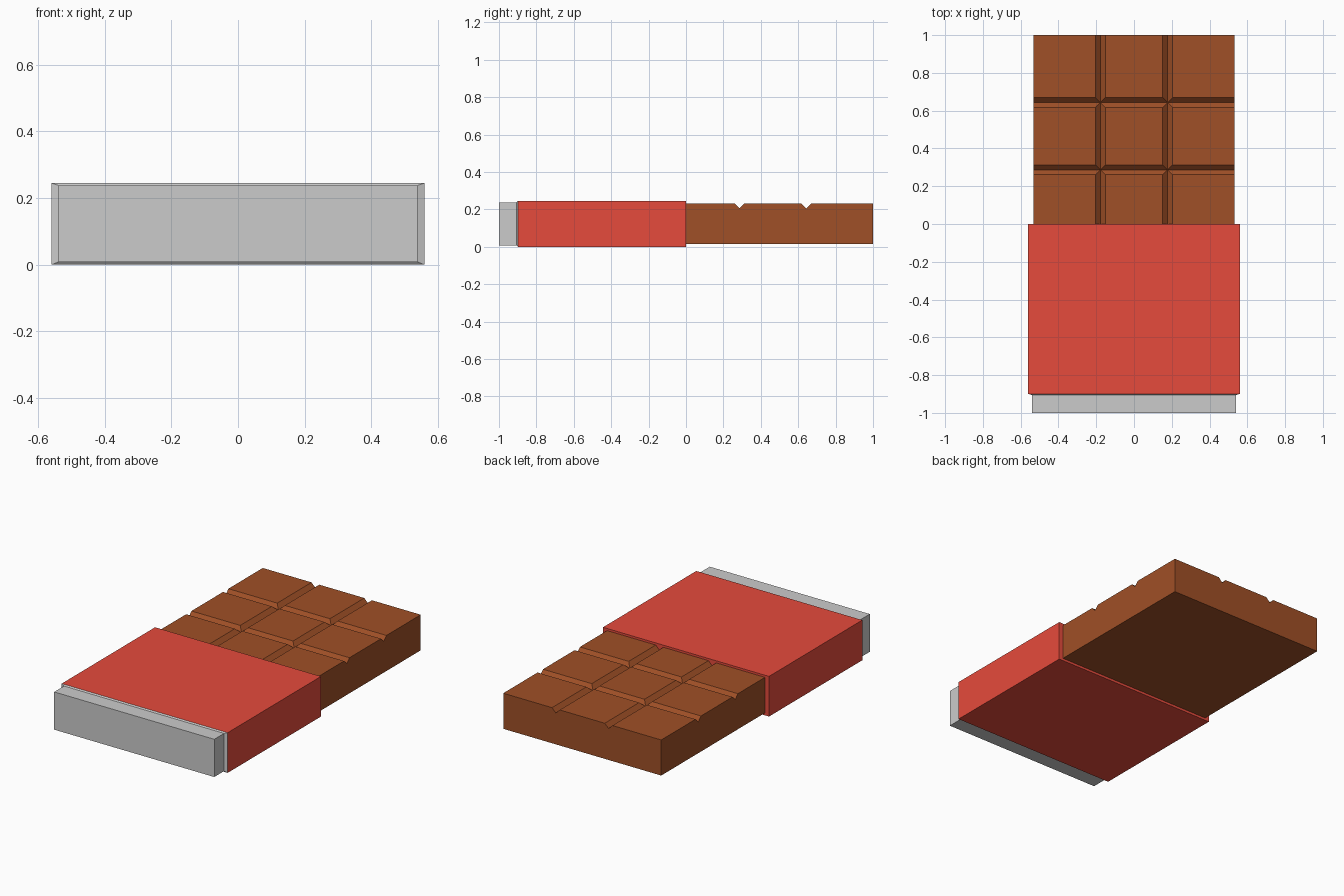
import bpy, bmesh

if "Cube" in bpy.data.objects:
    bpy.data.objects.remove(bpy.data.objects["Cube"])


def material(name, rgb):
    m = bpy.data.materials.new(name)
    m.diffuse_color = (*rgb, 1)
    m.use_nodes = True
    m.node_tree.nodes["Principled BSDF"].inputs["Base Color"].default_value = m.diffuse_color
    return m


def loft(name, rings, mat=None):
    """Closed solid through equal-sized rings of points."""
    bm = bmesh.new()
    loops = [[bm.verts.new(p) for p in ring] for ring in rings]
    n = len(loops[0])
    for a, b in zip(loops, loops[1:]):
        for i in range(n):
            j = (i + 1) % n
            bm.faces.new((a[i], a[j], b[j], b[i]))
    bm.faces.new(loops[0])
    bm.faces.new(loops[-1])
    bmesh.ops.recalc_face_normals(bm, faces=bm.faces)
    mesh = bpy.data.meshes.new(name)
    bm.to_mesh(mesh)
    bm.free()
    ob = bpy.data.objects.new(name, mesh)
    bpy.context.collection.objects.link(ob)
    if mat:
        mesh.materials.append(mat)
    return ob


def rect(y, hx, z0, z1):
    return [(-hx, y, z0), (hx, y, z0), (hx, y, z1), (-hx, y, z1)]


brown = material("cocoa", (0.35, 0.08, 0.02))
red = material("red_paper", (0.79, 0.07, 0.045))

# Foil end with a thin flange against the paper
loft("foil_end", [rect(-1, 0.54, 0.008, 0.238), rect(-0.906, 0.54, 0.008, 0.238),
                  rect(-0.899, 0.56, 0, 0.245)])

# Paper sleeve
loft("wrapper", [rect(-0.899, 0.56, 0, 0.245), rect(0, 0.56, 0, 0.245)], red)

# Chocolate slab
TOP = 0.232
slab = loft("chocolate", [rect(-0.005, 0.533, 0.015, TOP), rect(1, 0.533, 0.015, TOP)], brown)

# V grooves between the squares: two lengthwise, two crosswise
vee = [(0, TOP - 0.026), (0.05, TOP + 0.024), (-0.05, TOP + 0.024)]
cutters = []
for x in (-0.178, 0.178):
    cutters.append(loft("groove_cutter", [[(x + u, y, z) for u, z in vee] for y in (-0.1, 1.1)], brown))
for y in (0.287, 0.643):
    cutters.append(loft("groove_cutter", [[(x, y + u, z) for u, z in vee] for x in (-0.7, 0.7)], brown))

for c in cutters:
    c.hide_render = True
    mod = slab.modifiers.new("groove", 'BOOLEAN')
    mod.operation = 'DIFFERENCE'
    mod.solver = 'EXACT'
    mod.object = c

# Bake the grooves and drop the cutters
bpy.context.view_layer.update()
deps = bpy.context.evaluated_depsgraph_get()
baked = bpy.data.meshes.new_from_object(slab.evaluated_get(deps))
slab.modifiers.clear()
slab.data = baked
for c in cutters:
    bpy.data.objects.remove(c)
